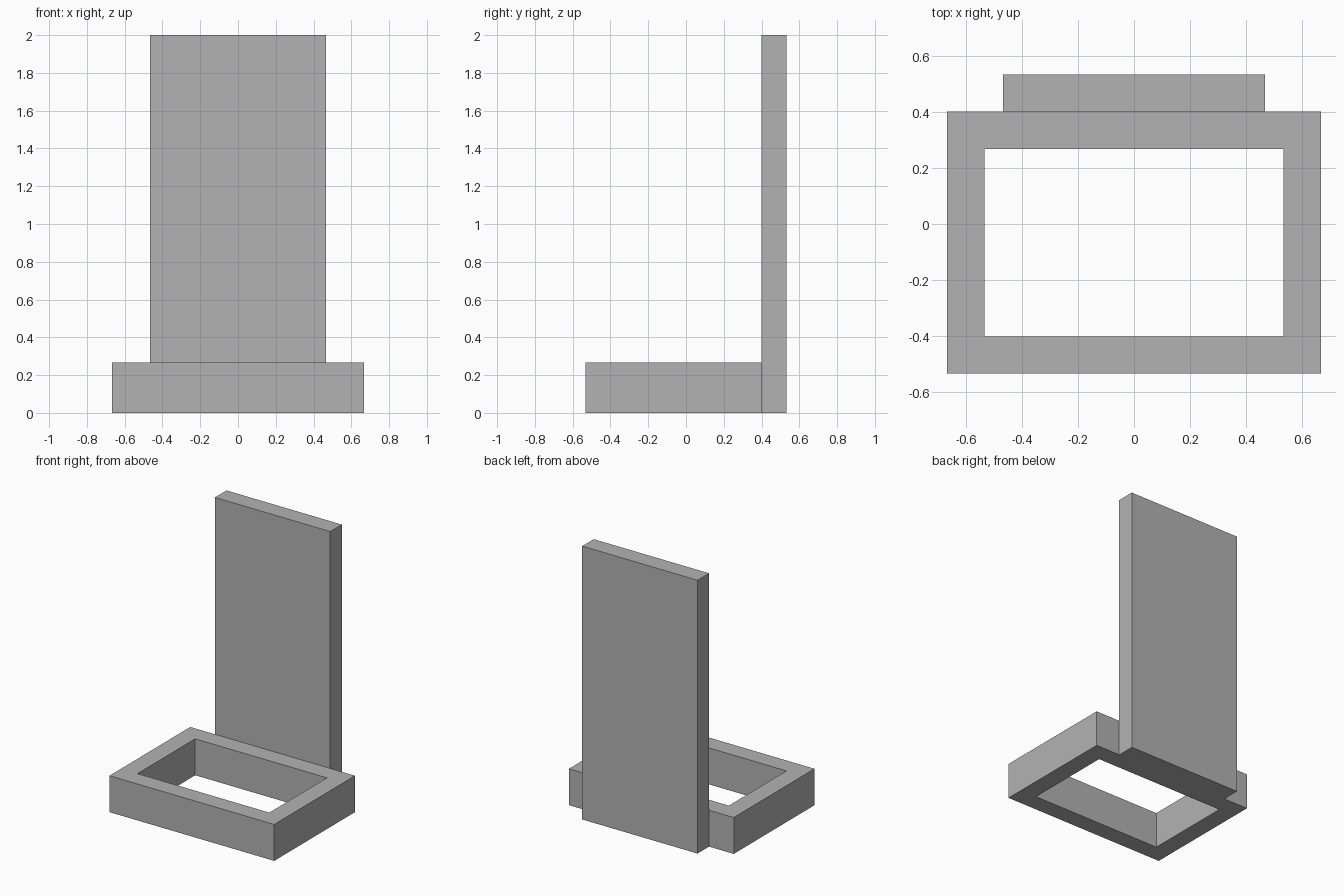
import bpy
import bmesh
from mathutils import Vector

if "Cube" in bpy.data.objects:
    bpy.data.objects.remove(bpy.data.objects["Cube"], do_unlink=True)

U = 2 / 15  # board thickness

# Plain grey material
grey = bpy.data.materials.new("plain_grey")
grey.use_nodes = True
colour = (0.45, 0.45, 0.45, 1)
grey.diffuse_color = colour
grey.node_tree.nodes["Principled BSDF"].inputs["Base Color"].default_value = colour


def finish(name, bm):
    bmesh.ops.recalc_face_normals(bm, faces=bm.faces)
    mesh = bpy.data.meshes.new(name)
    bm.to_mesh(mesh)
    bm.free()
    mesh.materials.append(grey)
    obj = bpy.data.objects.new(name, mesh)
    bpy.context.collection.objects.link(obj)
    return obj


def rectangle(bm, x, y0, y1):
    corners = [(-x, y0), (x, y0), (x, y1), (-x, y1)]
    return [bm.verts.new((cx, cy, 0)) for cx, cy in corners]


def extrude_up(bm, height):
    result = bmesh.ops.extrude_face_region(bm, geom=bm.faces[:])
    top = [g for g in result["geom"] if isinstance(g, bmesh.types.BMVert)]
    bmesh.ops.translate(bm, verts=top, vec=Vector((0, 0, height)))


# Open rectangular base frame: a flat ring, extruded upwards
bm = bmesh.new()
outer = rectangle(bm, 5 * U, -4 * U, 3 * U)
inner = rectangle(bm, 4 * U, -3 * U, 2 * U)
for i in range(4):
    j = (i + 1) % 4
    bm.faces.new((outer[i], outer[j], inner[j], inner[i]))
extrude_up(bm, 2 * U)
finish("base_frame", bm)

# Tall upright panel against the back of the frame
bm = bmesh.new()
bm.faces.new(rectangle(bm, 3.5 * U, 3 * U, 4 * U))
extrude_up(bm, 15 * U)
finish("back_panel", bm)
